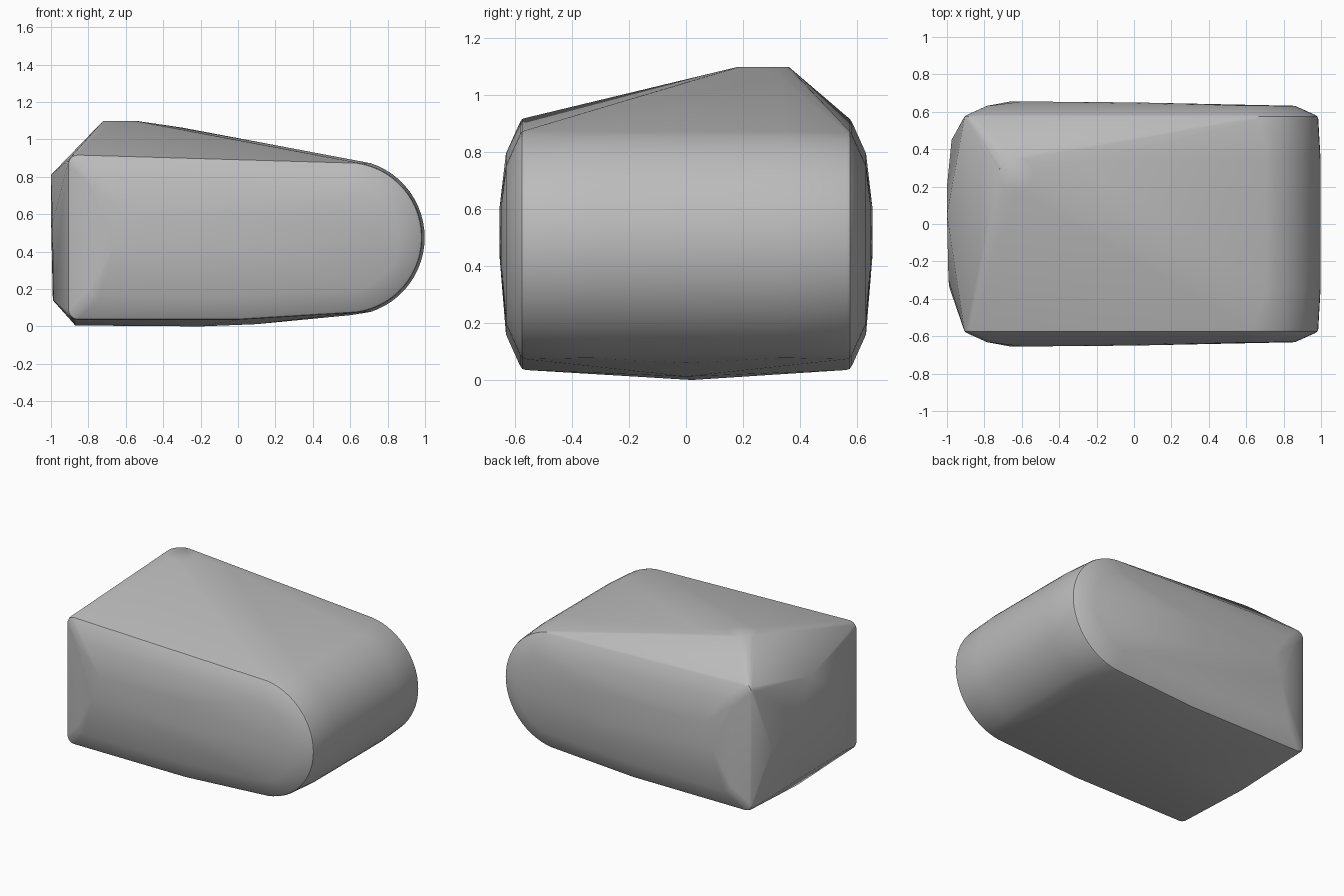
import bpy, bmesh
from math import sin, cos, pi

if "Cube" in bpy.data.objects:
    bpy.data.objects.remove(bpy.data.objects["Cube"], do_unlink=True)

grey = bpy.data.materials.new("plain grey")
grey.use_nodes = True
colour = (0.5, 0.5, 0.5, 1)
grey.diffuse_color = colour
grey.node_tree.nodes["Principled BSDF"].inputs["Base Color"].default_value = colour


def arc(cx, cz, r, start, end, steps):
    """Points of an arc in the xz plane, angles in half turns."""
    angles = [pi * (start + (end - start) * i / steps) for i in range(steps + 1)]
    return [(cx + r * cos(a), cz + r * sin(a)) for a in angles]


def outline(y, inset, bulge=0):
    """Tapered side outline with a round nose and small rear corners."""
    r = 0.05
    pts = arc(0.58, 0.475, 0.405 - inset + bulge, -0.46, 0.46, 28)
    pts += arc(-0.86 + inset, 0.87 - inset, r, 0.5, 1, 5)
    pts += arc(-0.86 + inset, 0.085 - inset * -1, r, 1, 1.5, 5)
    pts += [(0, 0.035 + inset)]
    return [(x, y, z) for x, z in pts]


points = []
for side in (-1, 1):
    # rounded rim of each side wall
    points += outline(side * 0.562, 0)
    points += outline(side * 0.575, 0.004)
    points += outline(side * 0.583, 0.016)
    # raised side panel with its shallow crown
    points += outline(side * 0.632, 0.125)
    points += [(-0.66, side * 0.655, 0.44), (-0.6, side * 0.655, 0.6),
               (0, side * 0.65, 0.42), (0, side * 0.65, 0.6)]
    # slight swelling of the nose
    points += [(x, side * 0.34, z) for x, z in arc(0.58, 0.475, 0.418, -0.4, 0.4, 24)]

# swollen underside
points += [(-0.87, 0.02, 0.005), (-0.2, 0.02, 0), (0.1, 0, 0.012), (0.6, 0, 0.06)]
# faceted rear end
points += [(-0.987, -0.34, 0.14), (-0.992, -0.3, 0.55), (-1, 0.05, 0.81),
           (-1, 0.2, 0.6), (-0.975, 0.45, 0.45), (-0.99, 0.1, 0.14)]
# off-centre peak on the top and the ridge beside it
points += [(x, y, 1.098) for x, y in arc(-0.63, 0.27, 0.092, 0, 2, 24)]
points += [(-0.3, 0.33, 1.063)]

bm = bmesh.new()
for p in points:
    bm.verts.new(p)
bmesh.ops.remove_doubles(bm, verts=bm.verts, dist=0.001)
hull = bmesh.ops.convex_hull(bm, input=bm.verts)
loose = {v for v in hull["geom_interior"] + hull["geom_unused"]
         if isinstance(v, bmesh.types.BMVert)}
bmesh.ops.delete(bm, geom=list(loose), context="VERTS")
bmesh.ops.recalc_face_normals(bm, faces=bm.faces)
mesh = bpy.data.meshes.new("rounded_block")
bm.to_mesh(mesh)
bm.free()
mesh.materials.append(grey)

block = bpy.data.objects.new("rounded_block", mesh)
bpy.context.collection.objects.link(block)
bpy.context.view_layer.objects.active = block
block.select_set(True)
bpy.ops.object.shade_smooth_by_angle(angle=0.6)
